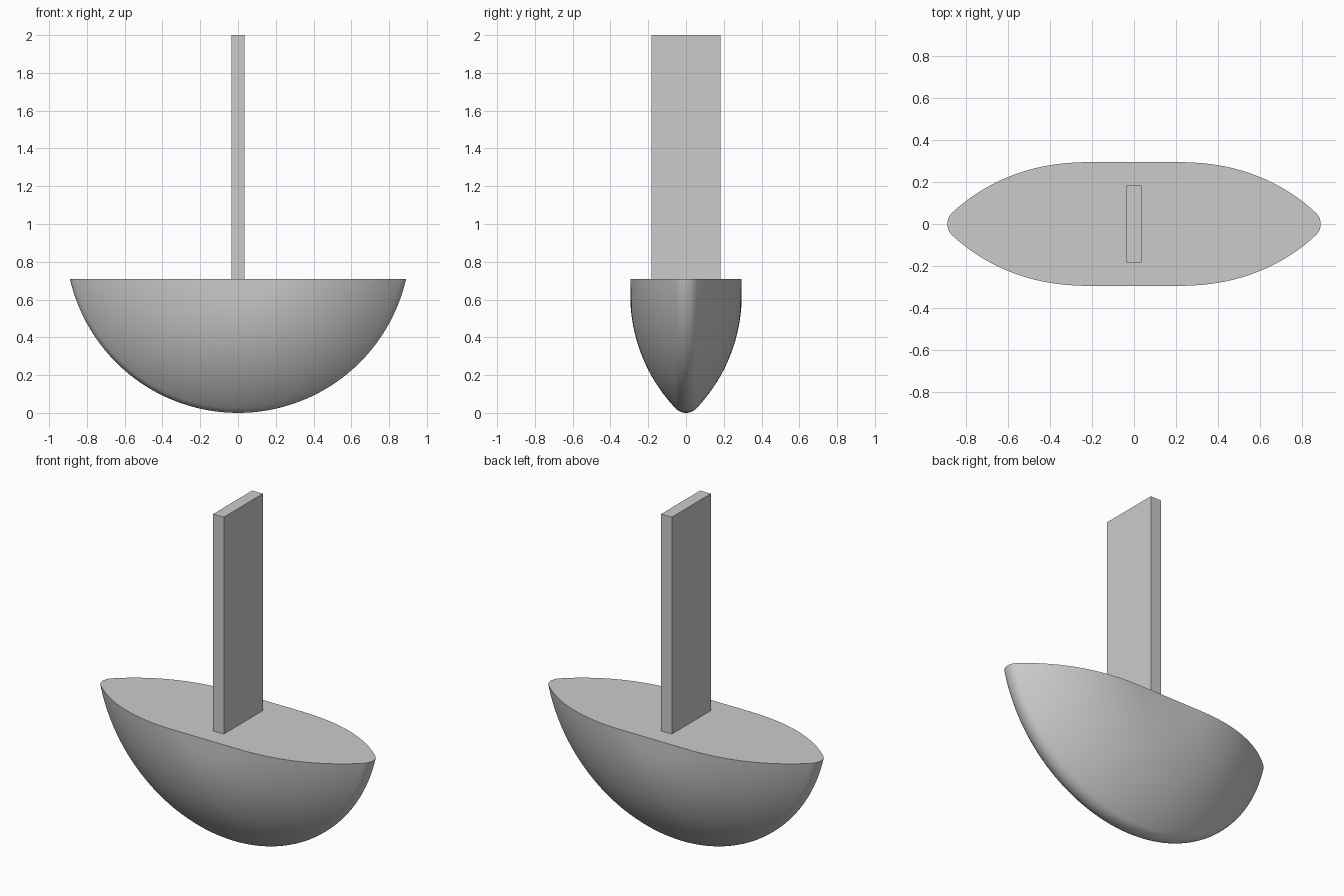
import bpy, bmesh, math
from mathutils import Vector

cube = bpy.data.objects.get("Cube")
if cube:
    bpy.data.objects.remove(cube, do_unlink=True)

DECK = 0.71       # deck height
RADIUS = 0.913    # keel circle, seen from the front
HALF = 0.295      # half beam
FLAT = 0.29       # radius of the flat centre of each side
KEEL = 0.075      # rounding radius along the keel

grey = bpy.data.materials.new("plain grey")
grey.use_nodes = True
colour = (0.6, 0.6, 0.6, 1)
grey.diffuse_color = colour
grey.node_tree.nodes["Principled BSDF"].inputs["Base Color"].default_value = colour


def make_object(name, bm):
    bmesh.ops.recalc_face_normals(bm, faces=bm.faces)
    mesh = bpy.data.meshes.new(name)
    bm.to_mesh(mesh)
    bm.free()
    mesh.materials.append(grey)
    obj = bpy.data.objects.new(name, mesh)
    bpy.context.collection.objects.link(obj)
    return obj


# Half section of the hull: flat centre, bulging side arc, rounded keel
reach = RADIUS - KEEL - FLAT
side = (reach**2 + HALF**2 - KEEL**2) / (2 * (HALF - KEEL))
meet = math.asin(reach / (side - KEEL))
half = [(0, HALF)]
for i in range(25):
    a = meet * i / 24
    half.append((FLAT + side * math.sin(a), HALF - side + side * math.cos(a)))
for i in range(1, 9):
    a = meet + (math.pi / 2 - meet) * i / 8
    half.append((RADIUS - KEEL + KEEL * math.sin(a), KEEL * math.cos(a)))
section = half + [(r, -y) for r, y in reversed(half[:-1])]

# Hull: section turned about the cross axis, then cut off level at the deck
bm = bmesh.new()
verts = [bm.verts.new((r, y, RADIUS)) for r, y in section]
edges = [bm.edges.new(pair) for pair in zip(verts, verts[1:])]
bmesh.ops.spin(bm, geom=verts + edges, cent=(0, 0, RADIUS), axis=(0, 1, 0),
               angle=math.tau, steps=128)
bmesh.ops.remove_doubles(bm, verts=bm.verts, dist=0.0001)
cut = bmesh.ops.bisect_plane(bm, geom=bm.verts[:] + bm.edges[:] + bm.faces[:],
                             plane_co=(0, 0, DECK), plane_no=(0, 0, 1), clear_outer=True)
rim = [e for e in cut["geom_cut"] if isinstance(e, bmesh.types.BMEdge)]
bmesh.ops.contextual_create(bm, geom=rim)
hull = make_object("hull", bm)
bpy.ops.object.select_all(action="DESELECT")
hull.select_set(True)
bpy.context.view_layer.objects.active = hull
bpy.ops.object.shade_smooth_by_angle(angle=math.radians(30))

# Mast: flat upright board standing on the deck
bm = bmesh.new()
bmesh.ops.create_cube(bm, size=1)
bmesh.ops.scale(bm, vec=(0.07, 0.366, 2 - DECK), verts=bm.verts)
bmesh.ops.translate(bm, vec=Vector((0, 0, (2 + DECK) / 2)), verts=bm.verts)
make_object("mast", bm)
